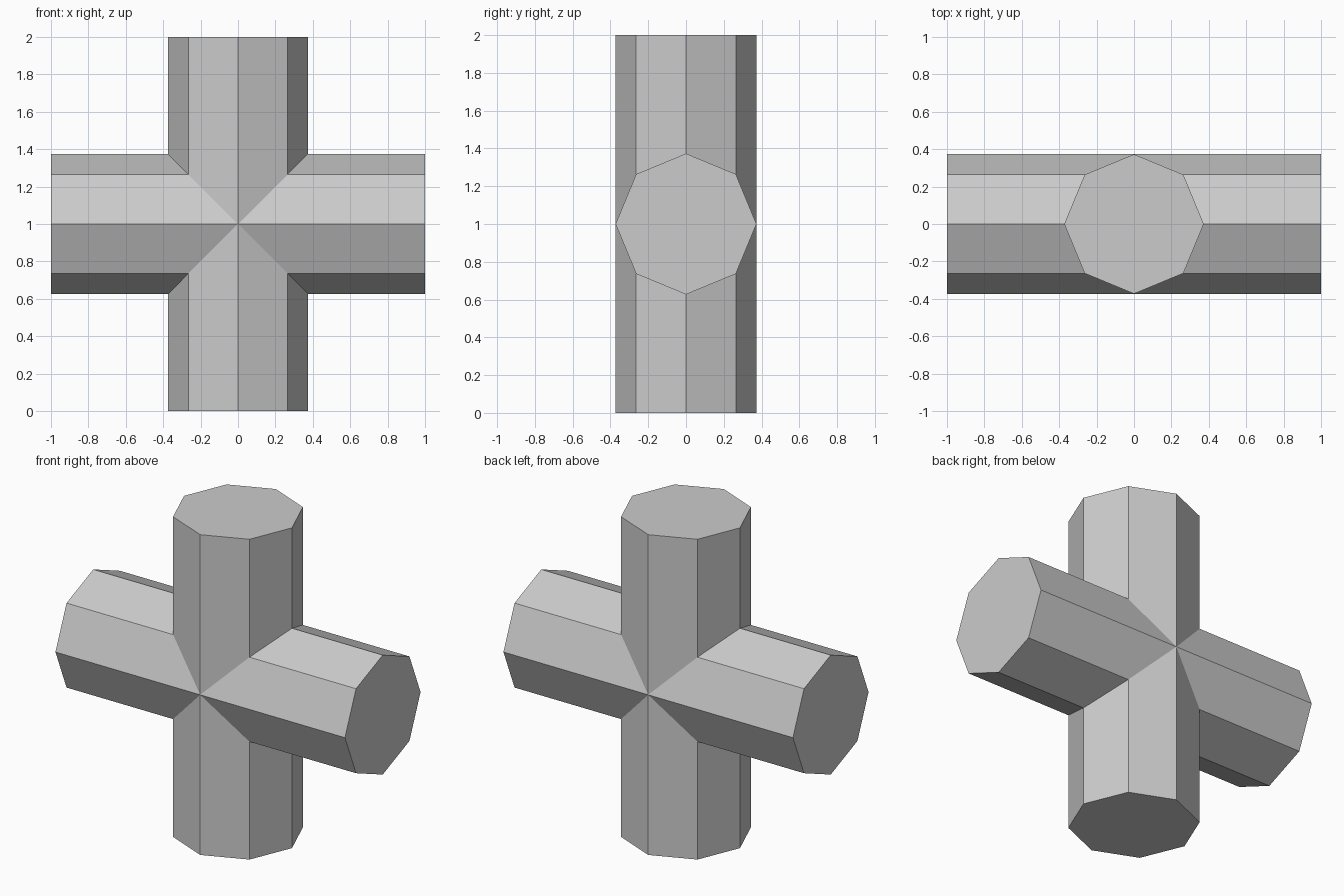
import bpy, bmesh
from math import sin, cos, pi
from mathutils import Matrix

if "Cube" in bpy.data.objects:
    bpy.data.objects.remove(bpy.data.objects["Cube"])

R, SIDES, HALF = 0.373, 8, 1.0

bm = bmesh.new()


def add_arm(angle):
    """Octagonal arm, mitred at the crossing and capped at its outer end."""
    turn = Matrix.Translation((0, 0, HALF)) @ Matrix.Rotation(angle, 4, 'Y')
    ring = [(R * cos(2 * pi * i / SIDES), R * sin(2 * pi * i / SIDES)) for i in range(SIDES)]
    inner = [bm.verts.new(turn @ Matrix.Translation((x, y, abs(x))).translation) for x, y in ring]
    outer = [bm.verts.new(turn @ Matrix.Translation((x, y, HALF)).translation) for x, y in ring]
    for i in range(SIDES):
        j = (i + 1) % SIDES
        bm.faces.new((inner[i], inner[j], outer[j], outer[i]))
    bm.faces.new(outer)


# Four arms: up, right, down, left
for k in range(4):
    add_arm(k * pi / 2)

# Weld the arms along the mitre lines
bmesh.ops.remove_doubles(bm, verts=bm.verts, dist=0.0001)
bmesh.ops.recalc_face_normals(bm, faces=bm.faces)

mesh = bpy.data.meshes.new("pipe_cross")
bm.to_mesh(mesh)
bm.free()
bpy.context.collection.objects.link(bpy.data.objects.new("pipe_cross", mesh))
